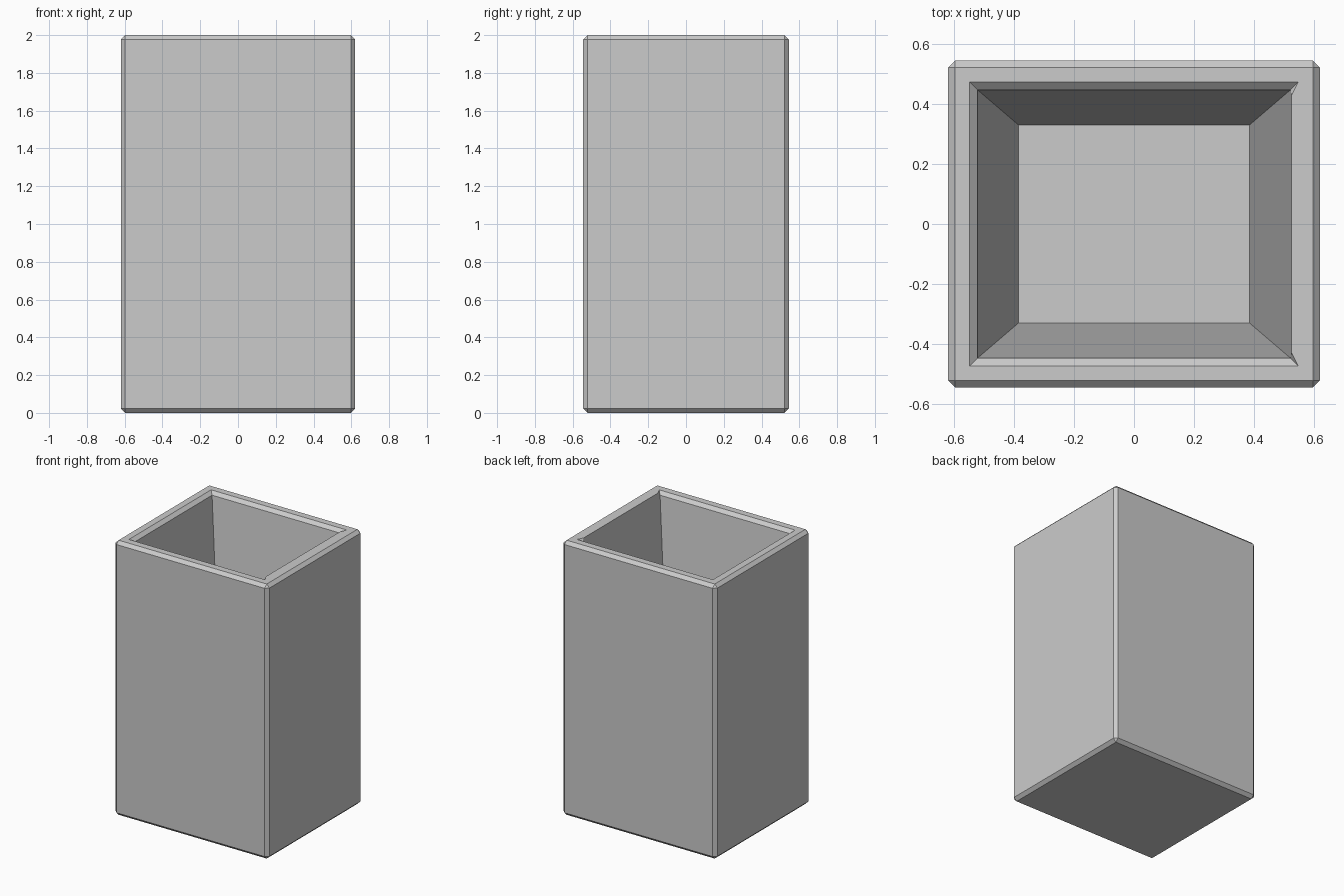
import bpy, bmesh

if "Cube" in bpy.data.objects:
    bpy.data.objects.remove(bpy.data.objects["Cube"])

HX, HY, H = 0.62, 0.545, 2.0     # half width, half depth, height
WALL = 0.095                     # rim thickness before chamfering
FLOOR_Z = 0.78                   # inside floor height
TAPER = 0.733                    # floor size relative to the opening
CHAMFER = 0.023

bm = bmesh.new()

# Solid outer block standing on z = 0
bmesh.ops.create_cube(bm, size=1)
for v in bm.verts:
    v.co.x *= 2 * HX
    v.co.y *= 2 * HY
    v.co.z = (v.co.z + 0.5) * H
outer_edges = list(bm.edges)

# Inset the top to form the rim
bm.normal_update()
top = max(bm.faces, key=lambda f: f.calc_center_median().z)
bmesh.ops.inset_region(bm, faces=[top], thickness=WALL, use_even_offset=True)
mouth_edges = list(top.edges)

# Sink a tapered cavity
res = bmesh.ops.extrude_discrete_faces(bm, faces=[top])
floor = res["faces"][0]
for v in floor.verts:
    v.co.x *= TAPER
    v.co.y *= TAPER
    v.co.z = FLOOR_Z

# Chamfer the outer edges and three edges of the mouth (right one stays sharp)
mouth = [e for e in bm.edges
         if all(abs(v.co.z - H) < 1e-4
                and abs(v.co.x) < HX - WALL / 2
                and abs(v.co.y) < HY - WALL / 2 for v in e.verts)
         and not all(v.co.x > 0 for v in e.verts)]
outer = [e for e in bm.edges
         if all(abs(abs(v.co.x) - HX) < 1e-4 and abs(abs(v.co.y) - HY) < 1e-4
                for v in e.verts)]
bmesh.ops.bevel(bm, geom=outer + mouth, offset=CHAMFER, offset_type='OFFSET',
                segments=1, profile=0.5, affect='EDGES')
bmesh.ops.recalc_face_normals(bm, faces=bm.faces)

mesh = bpy.data.meshes.new("planter_box")
bm.to_mesh(mesh)
bm.free()
bpy.context.collection.objects.link(bpy.data.objects.new("planter_box", mesh))
